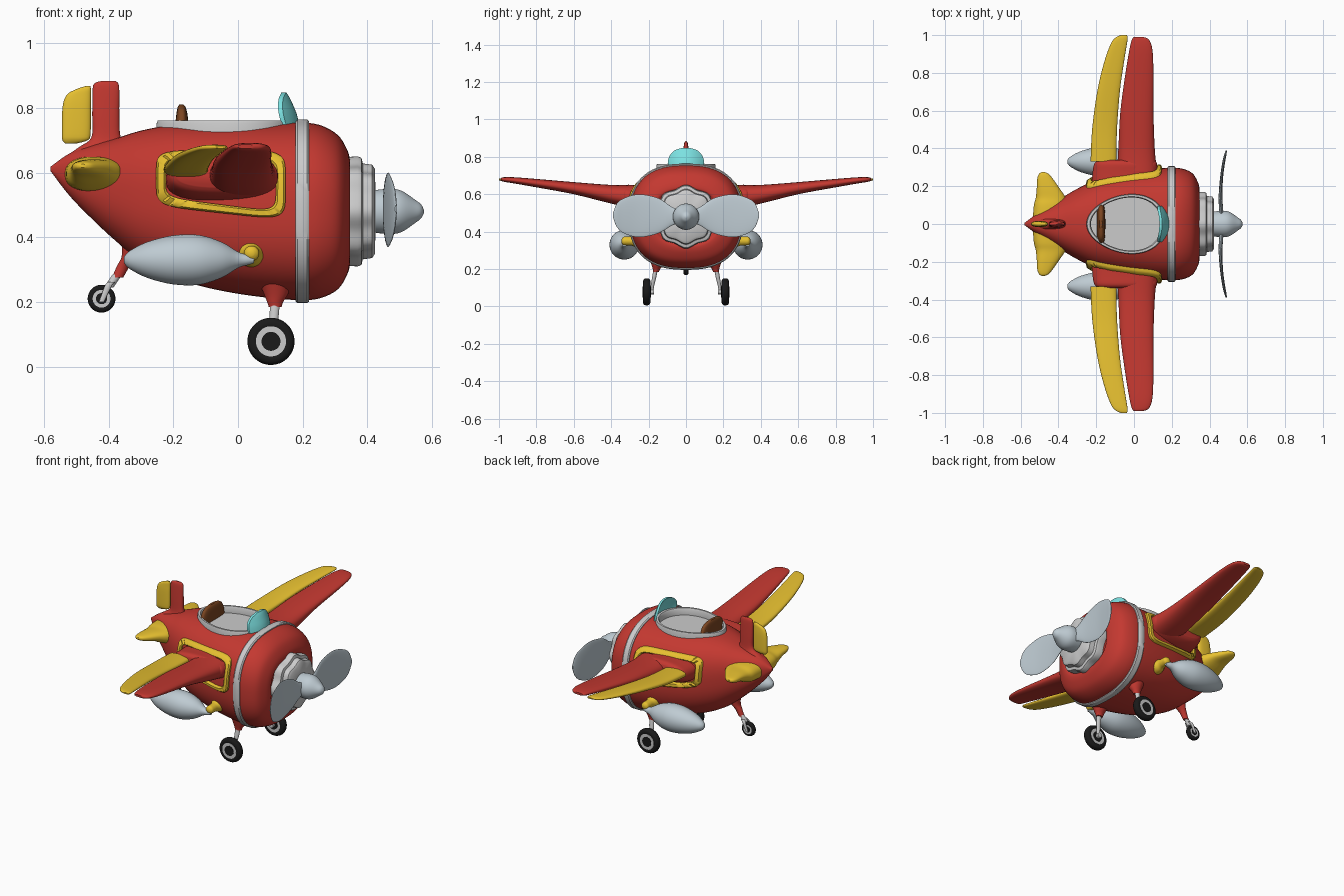
import bpy, bmesh
from math import sin, cos, pi, radians

COLORS = {"red": (.55, .04, .03), "yellow": (.8, .53, .03), "black": (.01, .01, .01),
          "brown": (.2, .06, .015), "teal": (.2, .75, .75), "silver": (.52, .6, .65)}
MATS = {}
for key, c in COLORS.items():
    MATS[key] = bpy.data.materials.new(key)
    MATS[key].diffuse_color = (*c, 1)


def skin(name, rings, color=None, caps=True, mirror=False):
    """Bridge closed rings of points into one object."""
    bm = bmesh.new()
    vs = [[bm.verts.new(p) for p in r] for r in rings]
    n = len(vs[0])
    for a, b in zip(vs, vs[1:]):
        for i in range(n):
            bm.faces.new((a[i], a[(i + 1) % n], b[(i + 1) % n], b[i]))
    if caps:
        bm.faces.new(vs[0])
        bm.faces.new(vs[-1])
    bmesh.ops.recalc_face_normals(bm, faces=bm.faces)
    me = bpy.data.meshes.new(name)
    bm.to_mesh(me)
    bm.free()
    ob = bpy.data.objects.new(name, me)
    bpy.context.collection.objects.link(ob)
    if color:
        me.materials.append(MATS[color])
    if mirror:
        ob.modifiers.new("mirror", "MIRROR").use_axis = (False, True, False)
    return ob


def smooth(st, k):
    """Catmull-Rom resampling of station tuples."""
    out = []
    for i in range(len(st) - 1):
        p0, p1, p2, p3 = st[max(i - 1, 0)], st[i], st[i + 1], st[min(i + 2, len(st) - 1)]
        for j in range(k):
            t = j / k
            out.append(tuple(b + .5 * t * (c - a + t * (2*a - 5*b + 4*c - d + t * (3*(b - c) + d - a)))
                             for a, b, c, d in zip(p0, p1, p2, p3)))
    return out + [st[-1]]


def spow(v, e):
    return (abs(v) ** e) * (1 if v >= 0 else -1)


def section(axis, s, n=2, count=40):
    """Superellipse ring; s = (position, lo1, hi1, lo2, hi2)."""
    t, a0, a1, b0, b1 = s
    pts = []
    for i in range(count):
        w = 2 * pi * (i + .5) / count
        u = (a0 + a1) / 2 + (a1 - a0) / 2 * spow(cos(w), 2 / n)
        v = (b0 + b1) / 2 + (b1 - b0) / 2 * spow(sin(w), 2 / n)
        pts.append({"x": (t, u, v), "y": (u, t, v), "z": (u, v, t)}[axis])
    return pts


def loft(name, axis, st, color=None, n=2, k=4, mirror=False):
    return skin(name, [section(axis, s, n) for s in smooth(st, k)], color, True, mirror)


def lathe(name, axis, c1, c2, prof, color=None, k=4, mirror=False):
    return loft(name, axis, [(t, c1 - r, c1 + r, c2 - r, c2 + r) for t, r in prof], color, 2, k, mirror)


# Fuselage: x, bottom, top, half width
BODY = smooth([(-.58, .605, .618, .006), (-.52, .527, .66, .05), (-.45, .455, .685, .095),
               (-.38, .39, .705, .14), (-.3, .325, .73, .187), (-.2, .275, .748, .235),
               (-.1, .245, .752, .262), (0, .225, .755, .28), (.1, .212, .755, .292),
               (.2, .205, .755, .298), (.26, .213, .745, .292), (.31, .24, .715, .268),
               (.338, .285, .67, .222), (.346, .32, .635, .185), (.335, .335, .62, .165)], 5)
body = skin("fuselage", [section("x", (x, -h, h, a, b), 2.5, 64) for x, a, b, h in BODY], "red")


def side_y(x, z):
    """Half width of the fuselage at x, z."""
    _, a, b, h = min(BODY, key=lambda s: abs(s[0] - x))
    d = min(abs(z - (a + b) / 2) / ((b - a) / 2), .99)
    return h * (1 - d ** 2.5) ** .4


# Cockpit opening, floor and rim
def egg(s, z):
    return [(-.04 + .2 * s * cos(w), .148 * s * sin(w) * (1 + .15 * cos(w)), z)
            for w in (2 * pi * i / 64 for i in range(64))]


cutter = skin("cockpit_cutter", [egg(.97, .55), egg(.97, .9)], "black")
body.data.materials.append(MATS["black"])
mod = body.modifiers.new("cockpit", "BOOLEAN")
mod.operation, mod.object, mod.solver = "DIFFERENCE", cutter, "EXACT"
mod.material_mode = "TRANSFER"
bpy.context.view_layer.objects.active = body
bpy.ops.object.modifier_apply(modifier="cockpit")
bpy.data.objects.remove(cutter)
skin("cockpit_floor", [egg(.9, .551), egg(.9, .565)], "red")
skin("cockpit_rim", [egg(1.06, .71), egg(1.06, .752), egg(1.04, .761), egg(.97, .761),
                     egg(.94, .752), egg(.94, .72)])

# Seat and control stick
loft("seat_pad", "z", [(.56, -.18, .04, -.11, .11), (.61, -.18, .05, -.11, .11),
                       (.635, -.175, .04, -.1, .1)], "brown", 4)
loft("seat_back", "z", [(.57, -.2, -.14, -.11, .11), (.68, -.2, -.15, -.115, .115),
                        (.76, -.193, -.154, -.1, .1), (.797, -.188, -.16, -.075, .075),
                        (.81, -.182, -.168, -.03, .03)], "brown", 3)
lathe("control_stick", "z", .1, 0, [(.56, .007), (.66, .007), (.67, .015), (.69, .017), (.705, .006)])

# Windshield: a crescent that leans back
rings = []
for z, w, x in smooth([(.745, .095, .19), (.78, .096, .182), (.81, .085, .17),
                       (.835, .06, .158), (.848, .02, .149)], 3):
    ys = [w * (i / 10 - 1) for i in range(21)]
    rings.append([(x - 4.5 * y * y, y, z) for y in ys] + [(x - .014 - 4.5 * y * y, y, z) for y in ys[::-1]])
skin("windshield", rings, "teal")

# Band around the nose
skin("nose_band", [section("x", (x, -.298 - o, .298 + o, .205 - o, .755 + o), 2.5, 64) for x, o in
                   ((.178, -.02), (.178, .004), (.184, .009), (.214, .009), (.22, .004), (.22, -.02))])

# Engine, spinner and propeller
rings = [[(x, r * (1 + .045 * cos(8 * w)) * cos(w), .48 + r * (1 + .045 * cos(8 * w)) * sin(w))
          for w in (2 * pi * i / 96 for i in range(96))]
         for x, r in ((.325, .16), (.37, .163), (.382, .158), (.386, .142), (.415, .138), (.424, .125), (.425, .05))]
skin("engine", rings)
lathe("spinner", "x", 0, .48, [(.42, .065), (.44, .068), (.48, .07), (.51, .062), (.545, .038),
                               (.566, .022), (.575, .005)], "silver")
loft("propeller", "y", [(.03, .452, .476, .45, .51), (.08, .45, .472, .43, .535), (.15, .448, .468, .39, .58),
                        (.25, .456, .472, .37, .6), (.33, .468, .483, .39, .58), (.37, .478, .49, .425, .55),
                        (.39, .486, .492, .475, .5)], "silver", mirror=True)

# Wings, flaps and yellow side frames
loft("wing_root", "y", [(.18, -.225, .13, .5, .65), (.27, -.22, .125, .515, .65), (.32, -.21, .122, .535, .65),
                        (.338, -.19, .11, .555, .635)], "red", 2.6, mirror=True)
loft("wing", "y", [(.28, -.09, .122, .525, .65), (.4, -.083, .11, .55, .65), (.6, -.072, .103, .6, .665),
                   (.8, -.045, .103, .637, .682), (.92, -.025, .098, .658, .691), (.975, -.012, .08, .667, .691),
                   (.99, .0, .05, .674, .687)], "red", 2.4, mirror=True)
loft("flap", "y", [(.33, -.23, -.093, .587, .632), (.5, -.222, -.09, .602, .642), (.7, -.195, -.075, .63, .663),
                   (.85, -.16, -.054, .65, .677), (.95, -.125, -.038, .664, .685), (.985, -.1, -.033, .67, .686),
                   (1, -.07, -.038, .675, .683)], "yellow", 2.6, mirror=True)
rings = []
for a, b, off in ((.2, .1, -.02), (.2, .1, .012), (.194, .094, .019), (.176, .076, .019),
                  (.17, .07, .012), (.17, .07, -.02)):
    ring = []
    for i in range(96):
        w = 2 * pi * i / 96
        u, v = spow(cos(w), .35), spow(sin(w), .35)
        x, z = -.053 + a * u, .582 + b * v * .87 - (.022 * u + .02) * (1 - v) / 2
        _, lo, hi, h = min(BODY, key=lambda s: abs(s[0] - x))
        ring.append((x, side_y(x, z) + off, z))
    rings.append(ring)
skin("side_frame", rings, "yellow", caps=False, mirror=True)

# Tail surfaces
loft("stabilizer", "y", [(.04, -.535, -.355, .54, .65), (.1, -.53, -.357, .545, .648), (.14, -.52, -.362, .56, .642),
                         (.19, -.515, -.395, .585, .64), (.24, -.512, -.43, .598, .636),
                         (.265, -.503, -.452, .608, .632), (.274, -.49, -.47, .615, .626)], "yellow", 2.4, mirror=True)
loft("tail_fin", "z", [(.64, -.55, -.31, -.04, .04), (.68, -.49, -.34, -.03, .03), (.71, -.453, -.363, -.022, .022),
                       (.78, -.451, -.367, -.018, .018), (.85, -.45, -.367, -.013, .013),
                       (.875, -.445, -.37, -.009, .009), (.884, -.42, -.38, -.003, .003)], "red", 2.6)
loft("rudder", "z", [(.69, -.535, -.5, -.006, .006), (.7, -.543, -.465, -.013, .013), (.72, -.545, -.456, -.016, .016),
                     (.8, -.543, -.455, -.015, .015), (.84, -.53, -.455, -.012, .012),
                     (.858, -.5, -.455, -.009, .009), (.868, -.47, -.457, -.004, .004)], "yellow", 2.6)

# Side tanks with their mounts
lathe("tank", "x", .33, .33, [(-.352, .01), (-.335, .028), (-.28, .056), (-.2, .076), (-.12, .077),
                              (-.05, .055), (0, .025), (.03, .016), (.05, .01)], "silver", mirror=True)
lathe("tank_mount", "y", .042, .35, [(.22, .045), (.26, .038), (.285, .026), (.31, .024), (.335, .022),
                                     (.345, .008)], "yellow", mirror=True)


# Landing gear
def wheel(name, x, y, z, r, w, mirror):
    def disc(part, prof, color, k=1):
        lathe(name + part, "y", x, z, [(y + t * w, q * r) for t, q in prof], color, k, mirror)
    disc("_tire", [(-.9, .6), (-1, .75), (-.75, .93), (0, 1), (.75, .93), (1, .75), (.9, .6)], "black", 3)
    disc("_rim", [(-1, .64), (1, .64)], None)
    disc("_hub", [(-1.12, .4), (1.12, .4)], "black")


wheel("main_wheel", .102, .21, .078, .073, .02, True)
wheel("tail_wheel", -.422, 0, .21, .043, .013, False)
loft("main_strut_fairing", "z", [(.185, .095, .135, .145, .175), (.2, .09, .14, .138, .178),
                                 (.225, .08, .155, .12, .185), (.27, .06, .17, .09, .2)], "red", mirror=True)
loft("main_strut", "z", [(.065, .093, .111, .172, .19), (.1, .094, .114, .172, .19), (.15, .097, .125, .16, .182),
                         (.21, .1, .13, .148, .172)], mirror=True)
lathe("main_axle", "y", .102, .078, [(.17, .014), (.215, .014)], k=1, mirror=True)
loft("tail_strut_fairing", "z", [(.275, -.39, -.355, -.014, .014), (.31, -.375, -.335, -.018, .018),
                                 (.34, -.36, -.31, -.03, .03), (.38, -.36, -.26, -.045, .045)], "red")
loft("tail_strut", "z", [(.245, -.415, -.385, -.013, .013), (.285, -.388, -.358, -.012, .012)])
loft("tail_fork", "z", [(.2, -.43, -.414, .016, .024), (.25, -.412, -.39, .012, .024),
                        (.262, -.4, -.378, .0, .02)], mirror=True)

# Smooth shading with crisp edges
bpy.ops.object.select_all(action="SELECT")
bpy.ops.object.shade_smooth_by_angle(angle=radians(40))
